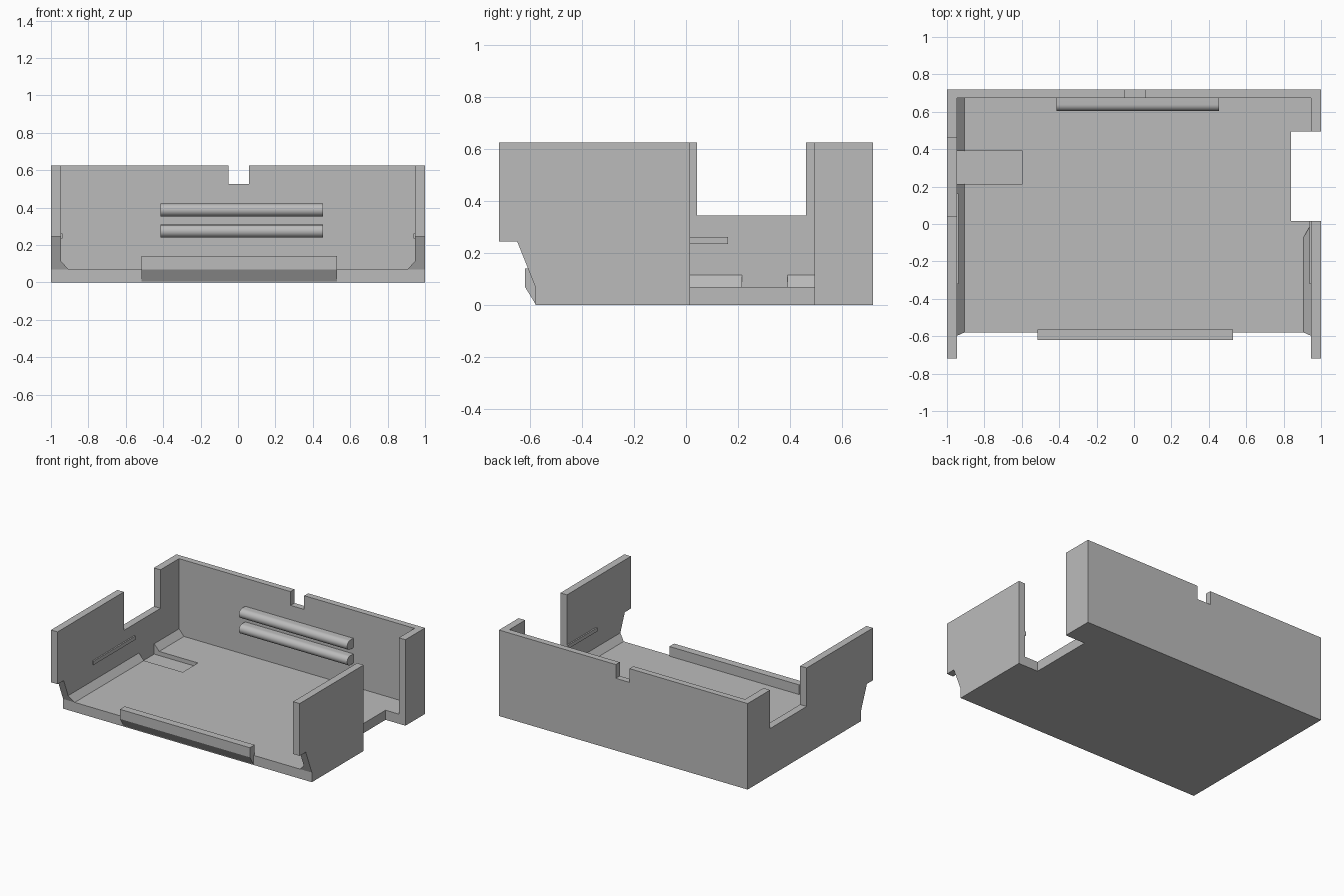
import bpy, bmesh, math
from mathutils import Vector

cube = bpy.data.objects.get("Cube")
if cube:
    bpy.data.objects.remove(cube, do_unlink=True)

grey = bpy.data.materials.new("plain grey")
grey.use_nodes = True
colour = (0.5, 0.5, 0.5, 1)
grey.diffuse_color = colour
grey.node_tree.nodes["Principled BSDF"].inputs["Base Color"].default_value = colour


def prism(name, axis, profile, start, end):
    """Extrude a 2D profile along an axis; the profile uses the other two axes in order."""
    def place(p, d):
        co = list(p)
        co.insert("xyz".index(axis), d)
        return Vector(co)
    bm = bmesh.new()
    face = bm.faces.new([bm.verts.new(place(p, start)) for p in profile])
    out = bmesh.ops.extrude_face_region(bm, geom=[face])
    verts = [v for v in out["geom"] if isinstance(v, bmesh.types.BMVert)]
    bmesh.ops.translate(bm, verts=verts, vec=place((0, 0), end - start))
    bmesh.ops.recalc_face_normals(bm, faces=bm.faces)
    mesh = bpy.data.meshes.new(name)
    bm.to_mesh(mesh)
    bm.free()
    mesh.materials.append(grey)
    obj = bpy.data.objects.new(name, mesh)
    bpy.context.collection.objects.link(obj)
    return obj


def box(name, x, y, z):
    return prism(name, "z", [(x[0], y[0]), (x[1], y[0]), (x[1], y[1]), (x[0], y[1])], *z)


def cut(target, cutter):
    cutter.hide_render = True
    mod = target.modifiers.new("cut", "BOOLEAN")
    mod.operation, mod.solver, mod.object = "DIFFERENCE", "EXACT", cutter
    bpy.context.view_layer.objects.active = target
    bpy.ops.object.modifier_apply(modifier=mod.name)
    bpy.data.objects.remove(cutter, do_unlink=True)


FLOOR, TOP, BACK = 0.07, 0.625, 0.72
INNER = 0.947          # inner face of the side walls
INNER_BACK = 0.675     # inner face of the back wall

# Open tray: side outline extruded across, then hollowed from the front
tray = prism("tray", "x", [(-0.58, 0), (BACK, 0), (BACK, TOP), (-BACK, TOP),
                           (-BACK, 0.245), (-0.65, 0.245), (-0.58, FLOOR)], -1, 1)
cut(tray, prism("cavity", "y", [(-0.907, FLOOR), (0.907, FLOOR), (INNER, 0.115),
                                (INNER, 1), (-INNER, 1), (-INNER, 0.115)], -1, INNER_BACK))
# Left wall: the bevel stops short of the opening
cut(tray, prism("bevel_end", "z", [(INNER, 0), (INNER, INNER_BACK), (0.8, INNER_BACK),
                                   (0.8, -0.07), (0.907, -0.07)], FLOOR, 0.3))
# Openings in the walls and floor
cut(tray, box("left_opening", (0.84, 1.1), (0.015, 0.495), (-0.1, 1)))
cut(tray, box("right_notch", (-1.1, -0.85), (0.042, 0.462), (0.345, 1)))
cut(tray, box("back_notch", (-0.05, 0.06), (0.6, 0.8), (0.525, 1)))
cut(tray, box("floor_recess", (-INNER, -0.595), (0.215, 0.39), (0.04, 0.2)))

# Front lip with a sloping underside
prism("front_lip", "x", [(-0.58, 0.005), (-0.62, FLOOR), (-0.62, 0.14),
                         (-0.565, 0.14), (-0.565, 0.04)], -0.515, 0.53)

# Thin ribs on the side walls
box("right_rib", (-0.96, -0.937), (-0.32, 0.162), (0.235, 0.262))
box("left_rib", (0.937, 0.96), (-0.32, 0.015), (0.235, 0.262))

# Round-nosed rails on the back wall
R = 0.034
for name, z in (("lower_rail", 0.274), ("upper_rail", 0.387)):
    nose = [(0.638 - R * math.sin(a), z + R * math.cos(a))
            for a in (math.pi * i / 16 for i in range(17))]
    rail = prism(name, "x", [(0.69, z + R)] + nose + [(0.69, z - R)], -0.415, 0.455)
    bpy.ops.object.select_all(action="DESELECT")
    rail.select_set(True)
    bpy.context.view_layer.objects.active = rail
    bpy.ops.object.shade_smooth_by_angle(angle=math.radians(30))
